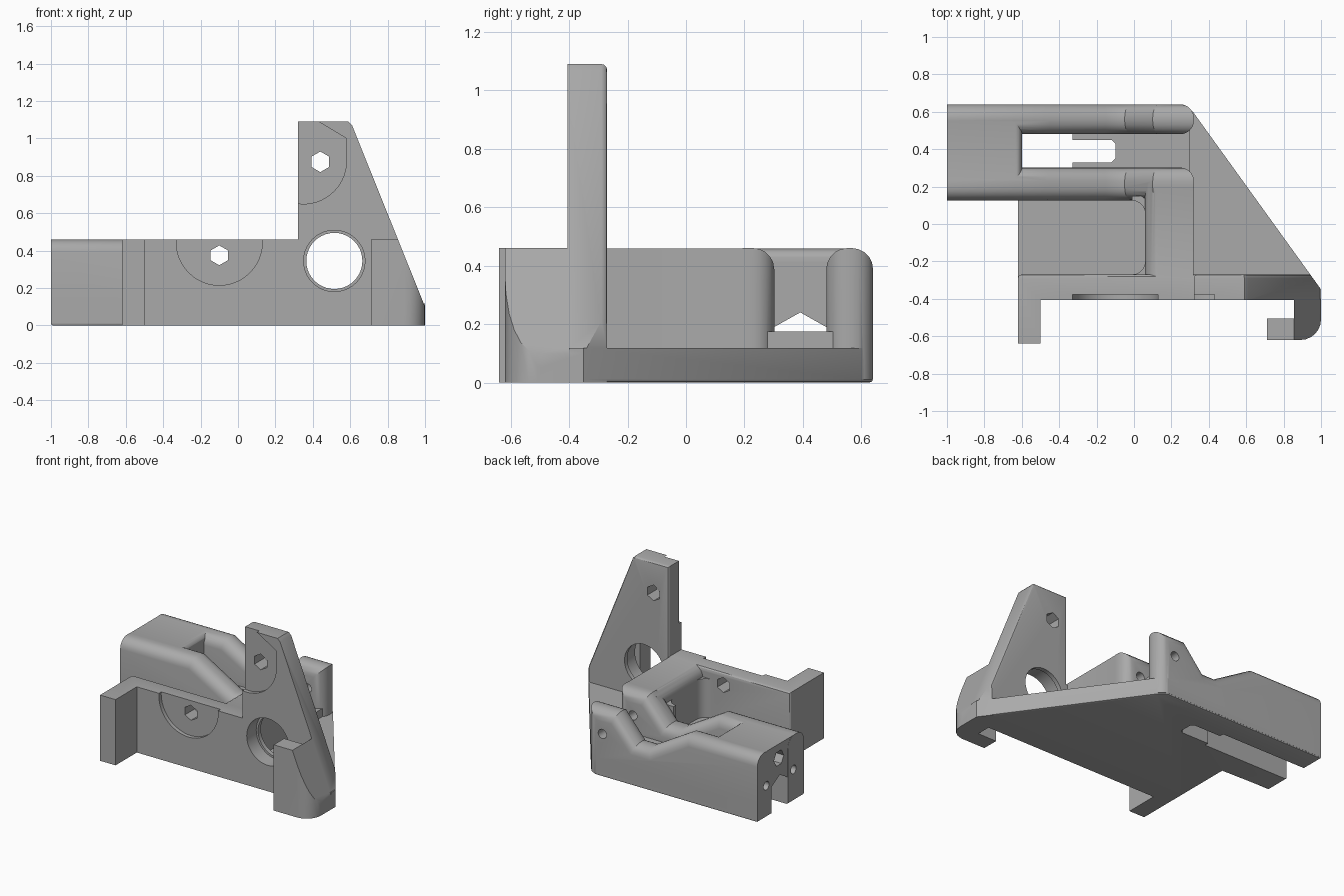
import bpy, bmesh, math
from mathutils import Vector

if "Cube" in bpy.data.objects:
    bpy.data.objects.remove(bpy.data.objects["Cube"])

grey = bpy.data.materials.new("plain_grey")
grey.use_nodes = True
grey.diffuse_color = (0.4, 0.4, 0.4, 1)
grey.node_tree.nodes["Principled BSDF"].inputs["Base Color"].default_value = (0.4, 0.4, 0.4, 1)


def prism(name, pts, axis, lo, hi, edge_rule=None, radius=0.0, steps=5):
    """Extrude a closed outline along an axis, optionally rounding chosen edges."""
    place = {"x": lambda p, d: (d, p[0], p[1]),
             "y": lambda p, d: (p[0], d, p[1]),
             "z": lambda p, d: (p[0], p[1], d)}[axis]
    bm = bmesh.new()
    base = bm.faces.new([bm.verts.new(place(p, lo)) for p in pts])
    new = bmesh.ops.extrude_face_region(bm, geom=[base])["geom"]
    shift = Vector(place((0, 0), hi - lo))
    bmesh.ops.translate(bm, vec=shift, verts=[g for g in new if isinstance(g, bmesh.types.BMVert)])
    bmesh.ops.recalc_face_normals(bm, faces=bm.faces)
    if edge_rule:
        chosen = [e for e in bm.edges if edge_rule(e.verts[0].co, e.verts[1].co)]
        bmesh.ops.bevel(bm, geom=chosen, offset=radius, segments=steps, profile=0.5,
                        affect='EDGES', clamp_overlap=True)
    mesh = bpy.data.meshes.new(name)
    bm.to_mesh(mesh)
    bm.free()
    mesh.materials.append(grey)
    obj = bpy.data.objects.new(name, mesh)
    bpy.context.collection.objects.link(obj)
    return obj


def box(name, x, y, z, rule=None, radius=0.0):
    return prism(name, [(x[0], y[0]), (x[1], y[0]), (x[1], y[1]), (x[0], y[1])],
                 "z", z[0], z[1], rule, radius)


def arc(cx, cy, r, start, end, n):
    return [(cx + r * math.cos(math.radians(start + (end - start) * i / n)),
             cy + r * math.sin(math.radians(start + (end - start) * i / n))) for i in range(n + 1)]


def rod(name, axis, c, r, lo, hi, sides=32, turn=0):
    return prism(name, arc(c[0], c[1], r, turn, turn + 360, sides)[:-1], axis, lo, hi)


def combine(target, other, operation):
    mod = target.modifiers.new("join", 'BOOLEAN')
    mod.operation = operation
    mod.solver = 'EXACT'
    mod.object = other
    bpy.context.view_layer.objects.active = target
    bpy.ops.object.modifier_apply(modifier=mod.name)
    bpy.data.objects.remove(other)


def near(v, w):
    return abs(v - w) < 1e-4


# Front plate with both arms: front outline crossed with plan outline
body = prism("mounting_bracket", [(-0.62, 0), (1, 0), (1, 0.1), (0.61, 1.07), (0.59, 1.09),
                                  (0.32, 1.09), (0.32, 0.46), (-0.62, 0.46)], "y", -0.7, -0.27,
             lambda a, b: near(a.y, -0.27) and near(b.y, -0.27) and max(a.z, b.z) > 0.3, 0.02, 3)
plan = [(-0.7, -0.2), (-0.7, -0.64), (-0.5, -0.64), (-0.5, -0.405), (0.855, -0.405),
        (0.855, -0.505), (0.71, -0.505), (0.71, -0.62)]
plan += arc(0.89, -0.51, 0.11, -90, 0, 6) + [(1, -0.35), (0.89, -0.2)]
combine(body, prism("plan_outline", plan, "z", -0.1, 1.3), 'INTERSECT')
combine(body, box("hook_top_cut", (0.65, 1.1), (-0.8, -0.405), (0.46, 1.3)), 'DIFFERENCE')

# Triangular base
base = prism("base", [(-0.62, -0.4), (1, -0.4), (1, -0.35), (0.315, 0.6), (0.26, 0.64),
                      (-1, 0.64), (-1, 0.125), (-0.62, 0.125)], "z", 0, 0.118,
             lambda a, b: near(a.z, 0) and near(b.z, 0) and min(a.y, b.y) > -0.39, 0.012, 2)

# Twin clevis walls with a dip between block and ears
wall = [(-1, 0.01), (0.32, 0.01), (0.32, 0.46), (0.1, 0.46), (-0.05, 0.285),
        (-0.15, 0.285), (-0.45, 0.46), (-1, 0.46)]


def wall_edges(a, b):
    along = near(a.y, b.y) and min(a.z, b.z) > 0.2
    ear = near(a.x, 0.32) and near(b.x, 0.32) and near(a.y, b.y)
    return along or ear


parts = [base]
for name, lo, hi in (("rear_wall", 0.48, 0.64), ("front_wall", 0.125, 0.302)):
    parts.append(prism(name, wall, "y", lo, hi, wall_edges, 0.072))

# Cross rib, end roof, channel floor and pocket corner fillets
parts.append(box("cross_rib", (0.06, 0.319), (-0.3, 0.22), (0.02, 0.459),
                 lambda a, b: near(a.x, 0.06) and near(b.x, 0.06) and near(a.z, b.z) and a.z > 0.4, 0.07))
parts.append(box("end_roof", (-0.999, -0.6), (0.2, 0.56), (0.05, 0.459),
                 lambda a, b: near(a.x, -0.6) and near(b.x, -0.6) and near(a.z, b.z) and a.z > 0.4, 0.04))
parts.append(box("channel_floor", (-0.34, 0.3), (0.25, 0.55), (0.02, 0.175)))
parts.append(prism("rear_pocket_fillet", [(0.08, 0.15)] + [(-0.01, 0.15)] +
                   arc(-0.01, 0.055, 0.07, 90, 0, 5) + [(0.08, 0.055)], "z", 0.05, 0.36))
parts.append(prism("front_pocket_fillet", [(0.08, -0.3)] + [(0.08, -0.2)] +
                   arc(-0.01, -0.2, 0.07, 0, -90, 5) + [(-0.01, -0.3)], "z", 0.05, 0.39))
for part in parts:
    combine(body, part, 'UNION')

# Slots, bores, hex sockets and shallow face recesses
cuts = [
    prism("gabled_slot", [(0.302, -0.1), (0.48, -0.1), (0.48, 0.19), (0.391, 0.24), (0.302, 0.19)],
          "x", -1.1, -0.33),
    prism("narrow_slot", [(-0.4, 0.33), (-0.12, 0.33), (-0.1, 0.35), (-0.1, 0.43),
                          (-0.12, 0.45), (-0.4, 0.45)], "z", -0.1, 0.2),
    rod("bore", "y", (0.515, 0.345), 0.15, -0.5, -0.2, 40),
    rod("bore_step", "y", (0.515, 0.345), 0.164, -0.5, -0.3, 40),
    rod("low_recess", "y", (-0.1, 0.445), 0.23, -0.5, -0.378, 48),
    prism("high_recess", [(0.25, 1.2), (0.25, 0.66)] + arc(0.35, 0.88, 0.23, -100, 0, 14) +
          [(0.58, 1.0), (0.43, 1.09), (0.43, 1.2)], "y", -0.5, -0.378),
    rod("high_hex", "y", (0.44, 0.875), 0.055, -0.5, -0.2, 6, 30),
    rod("low_hex", "y", (-0.1, 0.375), 0.053, -0.5, -0.2, 6, 30),
    rod("pivot_bore", "y", (0.2, 0.3), 0.032, 0.2, 0.8, 20),
    rod("end_hex", "x", (0.4, 0.36), 0.055, -1.1, -0.8, 6),
    rod("end_bore_rear", "x", (0.54, 0.22), 0.03, -1.1, -0.75, 16),
    rod("end_bore_front", "x", (0.24, 0.22), 0.03, -1.1, -0.75, 16),
]
for cut in cuts:
    combine(body, cut, 'DIFFERENCE')

body.data.materials.clear()
body.data.materials.append(grey)
for poly in body.data.polygons:
    poly.material_index = 0
bpy.ops.object.select_all(action='DESELECT')
body.select_set(True)
bpy.context.view_layer.objects.active = body
bpy.ops.object.shade_smooth_by_angle(angle=math.radians(30))
